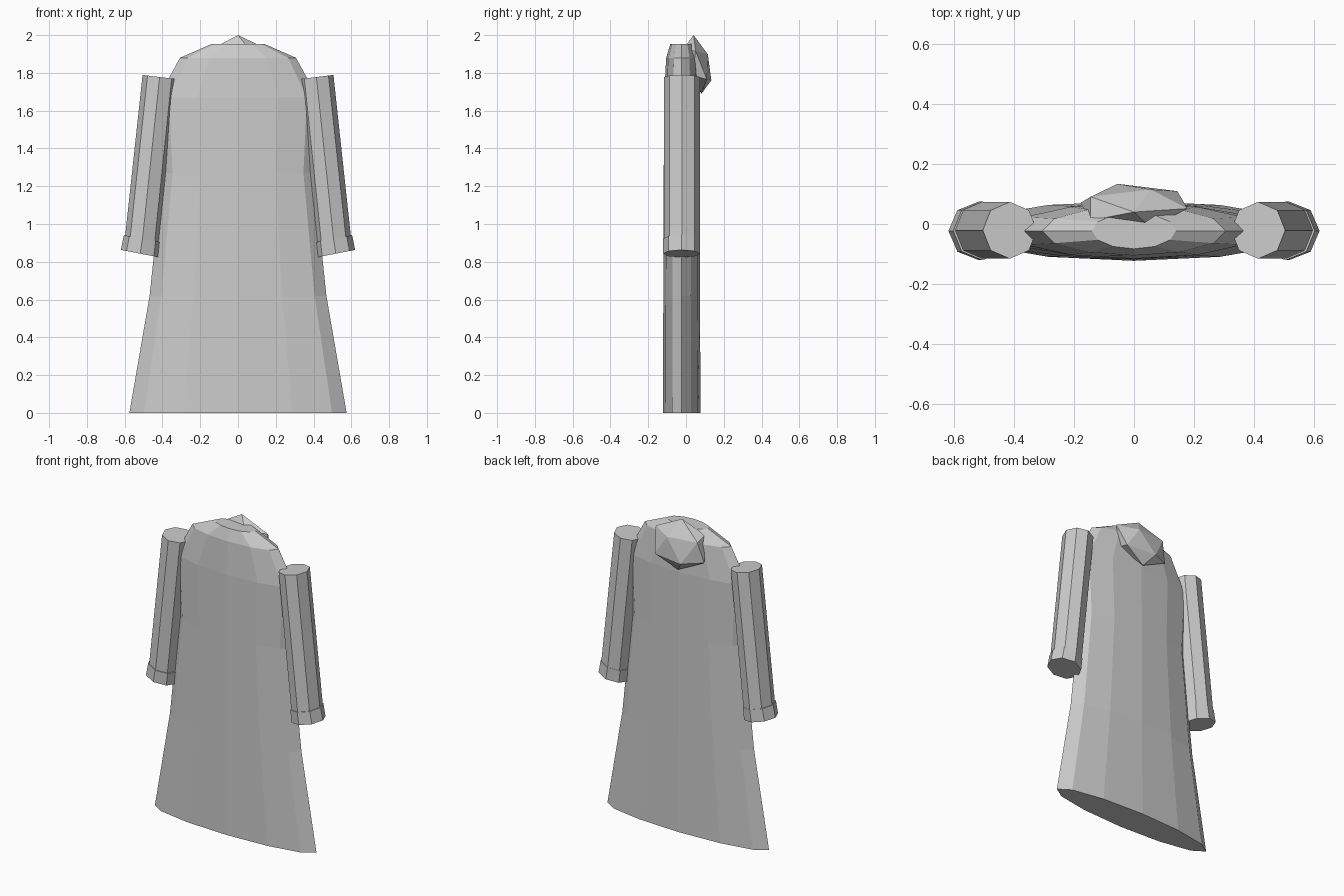
import bpy, bmesh, math
from mathutils import Matrix, Vector

if "Cube" in bpy.data.objects:
    bpy.data.objects.remove(bpy.data.objects["Cube"])

YC = -0.023  # depth centre of robe and sleeves


def finish(bm, name):
    bmesh.ops.recalc_face_normals(bm, faces=bm.faces[:])
    me = bpy.data.meshes.new(name)
    bm.to_mesh(me)
    bm.free()
    ob = bpy.data.objects.new(name, me)
    bpy.context.collection.objects.link(ob)
    return ob


def loft(name, sides, rings):
    """Closed loft through elliptical rings: (centre, rx, ry, tilt about y)."""
    bm = bmesh.new()
    loops = []
    for centre, rx, ry, tilt in rings:
        rot = Matrix.Rotation(tilt, 3, 'Y')
        loop = []
        for i in range(sides):
            a = 2 * math.pi * i / sides
            p = rot @ Vector((rx * math.cos(a), ry * math.sin(a), 0))
            loop.append(bm.verts.new(Vector(centre) + p))
        loops.append(loop)
    for lo, hi in zip(loops, loops[1:]):
        for i in range(sides):
            j = (i + 1) % sides
            bm.faces.new((lo[i], lo[j], hi[j], hi[i]))
    bm.faces.new(loops[0])
    bm.faces.new(loops[-1])
    return finish(bm, name)


# Robe body: flared, flattened, rounded shoulders
profile = [(0, .575, .1), (.62, .468, .097), (1.27, .4, .095),
           (1.67, .422, .093), (1.88, .307, .082), (1.953, .14, .06)]
loft("robe_body", 12, [((0, YC, z), rx, ry, 0) for z, rx, ry in profile])

# Sleeves and cuffs on both sides
for side, s in (("left", -1), ("right", 1)):
    t = math.radians(-7) * s
    c = math.radians(-11) * s
    loft(side + "_sleeve", 8, [((s * .415, YC + .002, 1.778), .091, .095, t),
                               ((s * .51, YC + .002, .88), .093, .095, t)])
    loft(side + "_cuff", 8, [((s * .506, YC, .922), .1, .098, c),
                             ((s * .518, YC, .843), .104, .098, c)])

# Hood hanging at the back: flattened, slanted icosphere
bm = bmesh.new()
bmesh.ops.create_icosphere(bm, subdivisions=1, radius=1)
shape = Matrix(((.2, 0, 0, 0),
                (0, .075, -.021, .061),
                (0, -.018, .155, 1.845),
                (0, 0, 0, 1)))
bmesh.ops.transform(bm, matrix=shape, verts=bm.verts[:])
finish(bm, "hood")
